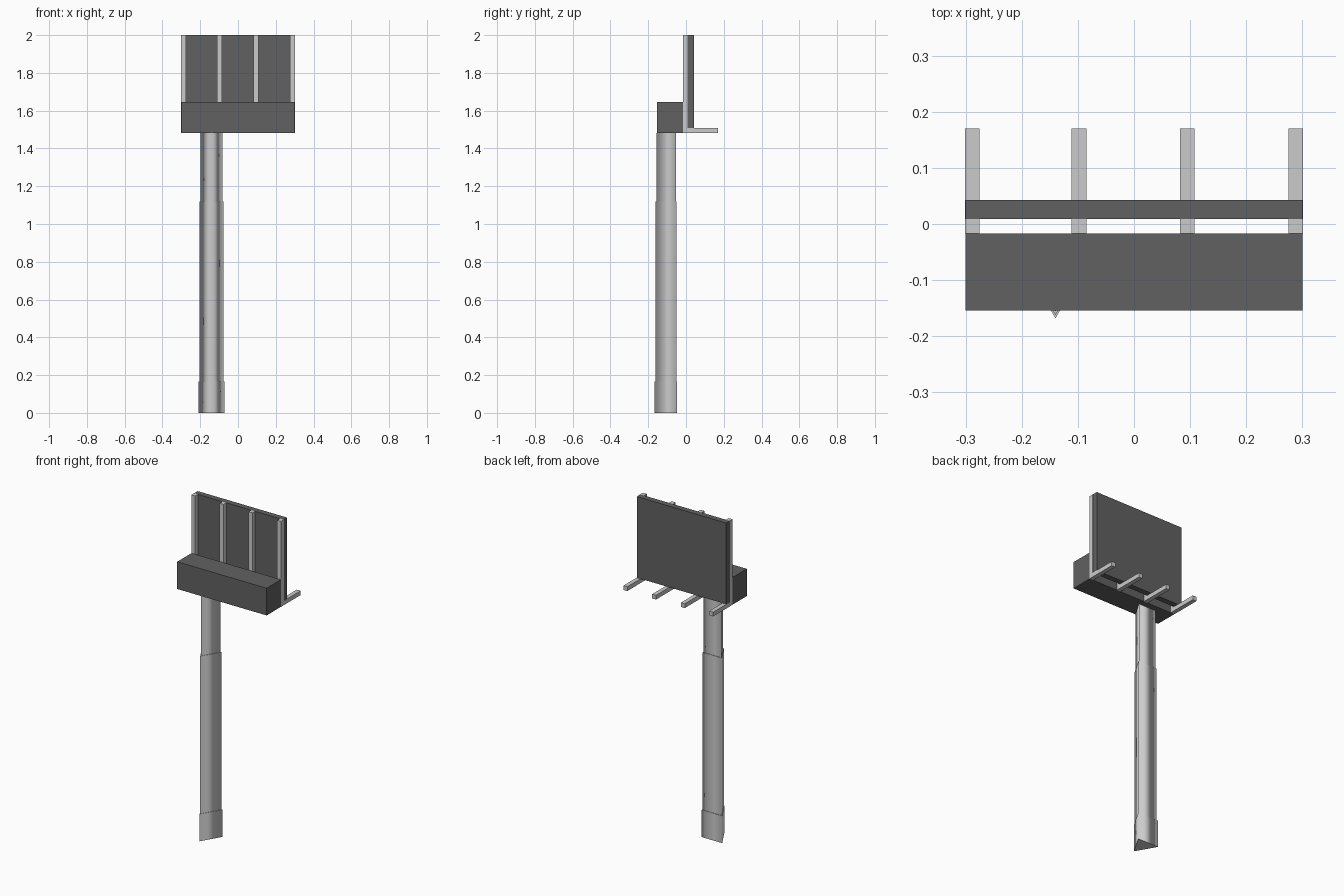
import bpy, bmesh
from mathutils import Vector
from math import sin, cos, pi

if "Cube" in bpy.data.objects:
    bpy.data.objects.remove(bpy.data.objects["Cube"])

dark = bpy.data.materials.new("dark_plastic")
dark.diffuse_color = (0.12, 0.12, 0.12, 1)
dark.use_nodes = True
dark.node_tree.nodes["Principled BSDF"].inputs["Base Color"].default_value = dark.diffuse_color


def prism(name, profile, direction, smooth=False, mat=None):
    """Extrude a closed 3D outline along a direction into a capped solid."""
    bm = bmesh.new()
    cap = bm.faces.new([bm.verts.new(p) for p in profile])
    res = bmesh.ops.extrude_face_region(bm, geom=[cap], use_keep_orig=True)
    moved = [g for g in res["geom"] if isinstance(g, bmesh.types.BMVert)]
    bmesh.ops.translate(bm, verts=moved, vec=Vector(direction))
    bmesh.ops.recalc_face_normals(bm, faces=bm.faces[:])
    axis = Vector(direction).normalized()
    for f in bm.faces:
        f.smooth = smooth and abs(f.normal.dot(axis)) < 0.5
    me = bpy.data.meshes.new(name)
    bm.to_mesh(me)
    bm.free()
    ob = bpy.data.objects.new(name, me)
    bpy.context.collection.objects.link(ob)
    if mat:
        me.materials.append(mat)
    return ob


def box(name, x0, x1, y0, y1, z0, z1, mat=None):
    outline = [(x0, y0, z0), (x1, y0, z0), (x1, y1, z0), (x0, y1, z0)]
    return prism(name, outline, (0, 0, z1 - z0), mat=mat)


# Housing block and back plate
box("housing_block", -0.3, 0.3, -0.154, -0.017, 1.482, 1.647, dark)
box("back_plate", -0.3, 0.3, 0.009, 0.043, 1.508, 2.0, dark)

# Four bent L-shaped pins
pin_outline = [(-0.017, 1.482), (0.17, 1.482), (0.17, 1.508),
               (0.009, 1.508), (0.009, 2.0), (-0.017, 2.0)]
for i, x in enumerate((-0.301, -0.111, 0.082, 0.275)):
    prism(f"pin_{i + 1}", [(x, y, z) for y, z in pin_outline], (0.026, 0, 0))

# Three-sided smooth-shaded wire: core, sleeve and end ferrule
for name, r, z0, z1 in (("wire_core", 0.068, 1.12, 1.482),
                        ("wire_sleeve", 0.074, 0.165, 1.12),
                        ("wire_end", 0.08, 0.0, 0.165)):
    angles = [-pi / 2 + k * 2 * pi / 3 for k in range(3)]
    tri = [(-0.14 + r * cos(a), -0.088 + r * sin(a), z0) for a in angles]
    prism(name, tri, (0, 0, z1 - z0), smooth=True)
